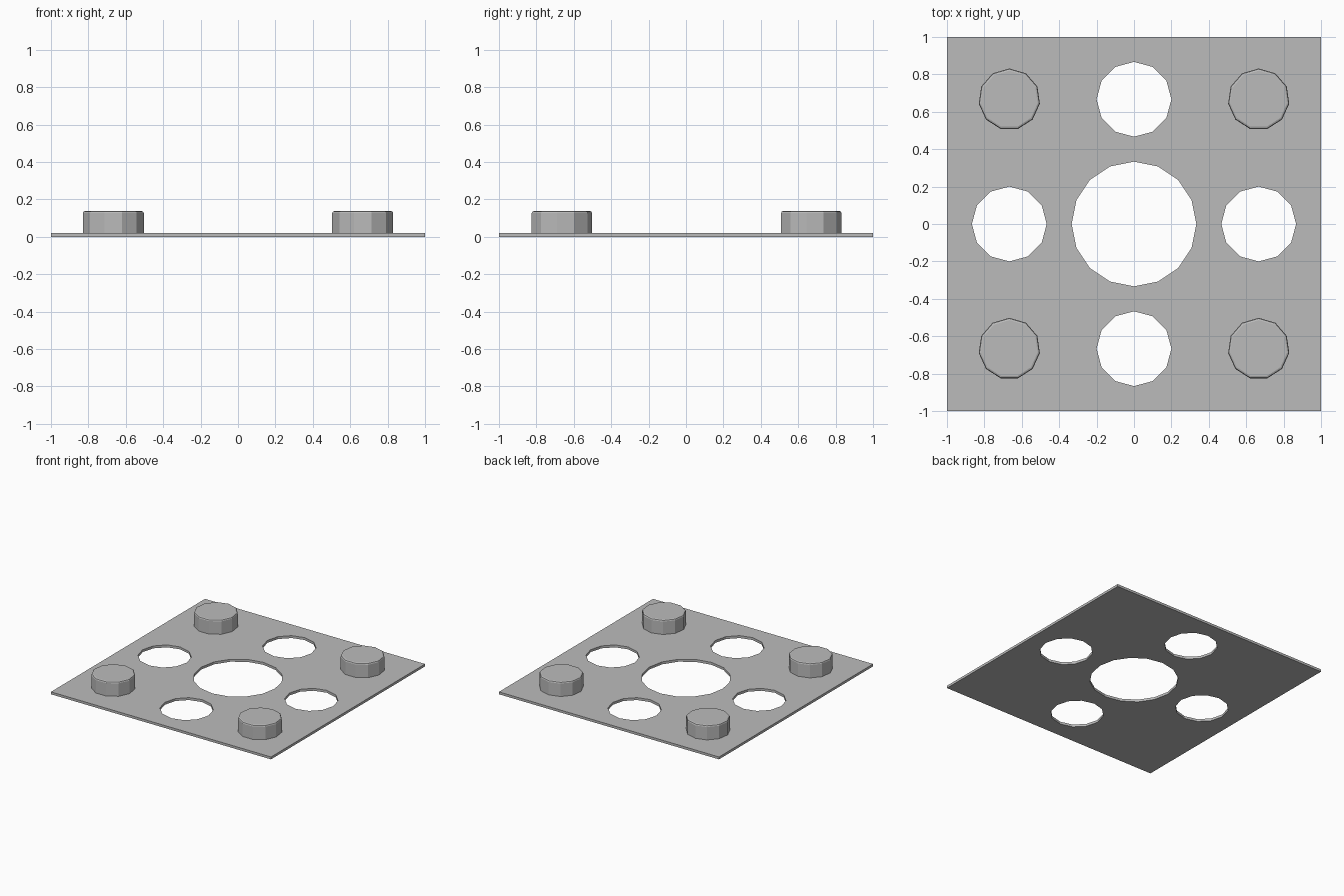
import bpy, bmesh
from math import sin, cos, pi

cube = bpy.data.objects.get("Cube")
if cube:
    bpy.data.objects.remove(cube, do_unlink=True)

THICK = 0.02       # plate thickness
STUD_TOP = 0.138
PITCH = 2 / 3      # offset of studs and holes from the centre

grey = bpy.data.materials.new("grey")
grey.use_nodes = True
colour = (0.5, 0.5, 0.5, 1)
grey.diffuse_color = colour
grey.node_tree.nodes["Principled BSDF"].inputs["Base Color"].default_value = colour


def ring(bm, x, y, r, n):
    """Regular polygon of vertices with one corner towards +y."""
    return [bm.verts.new((x + r * sin(2 * pi * i / n), y + r * cos(2 * pi * i / n), 0))
            for i in range(n)]


def loop_edges(bm, verts):
    return [bm.edges.new((v, verts[i - 1])) for i, v in enumerate(verts)]


def raise_faces(bm, height):
    """Extrude all flat faces upward into a closed solid."""
    geom = bmesh.ops.extrude_face_region(bm, geom=bm.faces[:])["geom"]
    verts = [g for g in geom if isinstance(g, bmesh.types.BMVert)]
    bmesh.ops.translate(bm, verts=verts, vec=(0, 0, height))
    bmesh.ops.recalc_face_normals(bm, faces=bm.faces[:])


def finish(bm, name, location=(0, 0, 0)):
    mesh = bpy.data.meshes.new(name)
    bm.to_mesh(mesh)
    bm.free()
    mesh.materials.append(grey)
    obj = bpy.data.objects.new(name, mesh)
    obj.location = location
    bpy.context.collection.objects.link(obj)
    return obj


# Square plate with a large centre hole and four smaller side holes
bm = bmesh.new()
corners = [bm.verts.new((x, y, 0)) for x, y in ((-1, -1), (1, -1), (1, 1), (-1, 1))]
edges = loop_edges(bm, corners)
edges += loop_edges(bm, ring(bm, 0, 0, 1 / 3, 16))
for x, y in ((PITCH, 0), (-PITCH, 0), (0, PITCH), (0, -PITCH)):
    edges += loop_edges(bm, ring(bm, x, y, 0.2, 12))
bmesh.ops.triangle_fill(bm, edges=edges, use_beauty=True, normal=(0, 0, 1))
raise_faces(bm, THICK)
finish(bm, "plate")

# Eleven-sided corner studs with a softened top rim
height = STUD_TOP - THICK
for sx, side in ((-1, "right"), (1, "left")):
    for sy, end in ((-1, "front"), (1, "back")):
        bm = bmesh.new()
        bm.faces.new(ring(bm, 0, 0, 0.165, 11))
        raise_faces(bm, height)
        rim = [e for e in bm.edges if all(v.co.z > height / 2 for v in e.verts)]
        bmesh.ops.bevel(bm, geom=rim, offset=0.012, offset_type='OFFSET',
                        segments=2, profile=0.5, affect='EDGES')
        finish(bm, f"{end}_{side}_stud", (sx * PITCH, sy * PITCH, THICK))
